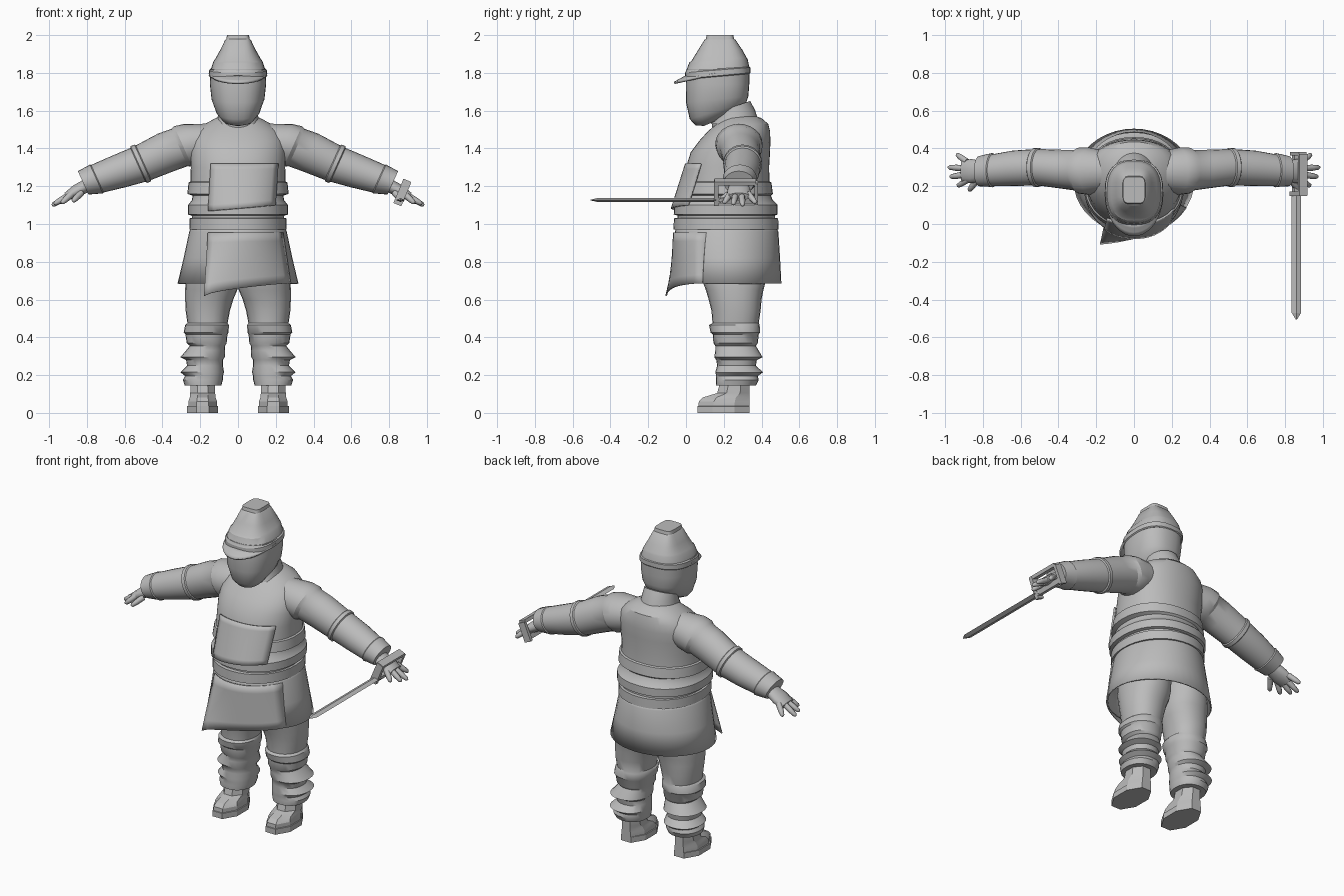
import bpy, bmesh, math
from mathutils import Vector

grey = bpy.data.materials.new("plain grey")
grey.diffuse_color = (0.5, 0.5, 0.5, 1)


def finish(name, bm, angle=35, thick=0):
    bmesh.ops.recalc_face_normals(bm, faces=bm.faces[:])
    me = bpy.data.meshes.new(name)
    bm.to_mesh(me)
    bm.free()
    me.materials.append(grey)
    ob = bpy.data.objects.new(name, me)
    bpy.context.collection.objects.link(ob)
    if thick:
        ob.modifiers.new("thickness", 'SOLIDIFY').thickness = thick
    bpy.ops.object.select_all(action='DESELECT')
    ob.select_set(True)
    bpy.context.view_layer.objects.active = ob
    bpy.ops.object.shade_smooth_by_angle(angle=math.radians(angle))
    return ob


def loft(name, rings, angle=35, caps=True, thick=0):
    """Skin a list of equal closed rings."""
    bm = bmesh.new()
    vs = [[bm.verts.new(p) for p in r] for r in rings]
    n = len(vs[0])
    for a, b in zip(vs, vs[1:]):
        for i in range(n):
            j = (i + 1) % n
            bm.faces.new((a[i], a[j], b[j], b[i]))
    if caps:
        bm.faces.new(vs[0])
        bm.faces.new(vs[-1])
    return finish(name, bm, angle, thick)


def level(z, cx, cy, rx, ry, slope=0, p=2.0, n=32, turn=0):
    """Horizontal superellipse, optionally rising towards the back."""
    pts = []
    for i in range(n):
        a = 2 * math.pi * (i + turn) / n
        c, s = math.cos(a), math.sin(a)
        x = rx * math.copysign(abs(c) ** (2 / p), c)
        y = ry * math.copysign(abs(s) ** (2 / p), s)
        pts.append((cx + x, cy + y, z + slope * y))
    return pts


def tube(name, d, secs, n=20, angle=35):
    """Limb along direction d; sections are x, y, z, side radius, up radius."""
    d = Vector(d).normalized()
    side = Vector((0, 1, 0))
    side = (side - d * side.dot(d)).normalized()
    up = d.cross(side)
    ang = [2 * math.pi * i / n for i in range(n)]
    loft(name, [[Vector((x, y, z)) + side * a * math.cos(t) + up * b * math.sin(t) for t in ang]
                for x, y, z, a, b in secs], angle)


def sheet(name, f, nu, nv, thick):
    """Open grid surface from f(u, v)."""
    bm = bmesh.new()
    g = [[bm.verts.new(f(i / nu, j / nv)) for i in range(nu + 1)] for j in range(nv + 1)]
    for j in range(nv):
        for i in range(nu):
            bm.faces.new((g[j][i], g[j][i + 1], g[j + 1][i + 1], g[j + 1][i]))
    finish(name, bm, 35, thick)


def box(name, c, size, tilt=0):
    bm = bmesh.new()
    bmesh.ops.create_cube(bm, size=1)
    ct, st = math.cos(tilt), math.sin(tilt)
    for v in bm.verts:
        x, y, z = (v.co[i] * size[i] for i in range(3))
        v.co = (c[0] + x * ct + z * st, c[1] + y, c[2] - x * st + z * ct)
    finish(name, bm)


# Tunic: z, half width, front y, back y (with the stepped waist folds)
tunic = [(0.95, .24, -.04, .47), (1.045, .245, -.045, .47), (1.05, .265, -.065, .485),
         (1.10, .265, -.062, .485), (1.125, .245, -.04, .46), (1.15, .24, -.025, .45),
         (1.16, .268, -.035, .46), (1.22, .262, -.02, .452), (1.225, .252, -.012, .442),
         (1.30, .25, 0, .44), (1.38, .255, .025, .445), (1.44, .25, .07, .447),
         (1.49, .225, .115, .445), (1.53, .175, .16, .435), (1.56, .12, .19, .40),
         (1.575, .08, .21, .36)]
loft("tunic", [level(z, 0, (f + b) / 2, w, (b - f) / 2, p=2.2, n=40) for z, w, f, b in tunic], 30)


# Crossed-over front panel of the tunic
def panel(u, v):
    x = -.145 - .015 * v + .36 * u
    z = 1.32 - v * (.25 - .03 * u)
    front = -.005 - .075 * v
    y = .21 - (.21 - front) * max(0, 1 - abs(x / .262) ** 2.2) ** (1 / 2.2)
    return x, y, z


sheet("tunic_overlap", panel, 12, 8, .01)

# Belt
loft("belt", [level(z, 0, .212, rx, ry, p=2.1, n=40) for z, rx, ry in
              [(.97, .24, .26), (.972, .258, .278), (1.03, .256, .276), (1.034, .235, .25)]], 30)

# Skirt and its loose front flap
loft("skirt", [level(z, 0, cy, rx, ry, n=40) for z, cy, rx, ry in
               [(.985, .215, .245, .262), (.96, .215, .258, .274), (.82, .222, .288, .276),
                (.685, .227, .32, .278)]], caps=False, thick=.008)


def flap(u, v):
    x = (-.16 + .40 * u) * (1 - v) + (-.18 + .46 * u) * v
    z = .955 * (1 - v) + (.62 + .068 * u ** .6) * v
    rx = .258 + .062 * v
    y = .215 + .012 * v - .277 * math.sqrt(max(0, 1 - (x / rx) ** 2))
    return x, y - .007 - .1 * v * (1 - u) ** 3, z


sheet("skirt_flap", flap, 14, 6, .008)

# Collar, neck and face
loft("collar", [level(1.53, 0, .26, .115, .128), level(1.58, 0, .258, .105, .108, .2),
                level(1.62, 0, .25, .1, .09, .35)])
loft("neck", [level(1.5, 0, .22, .08, .08), level(1.66, 0, .2, .08, .08)])
loft("head", [level(*r, p=2.4) for r in
              [(1.82, 0, .17, .148, .168), (1.74, 0, .167, .149, .168), (1.66, 0, .165, .14, .165, .1),
               (1.60, 0, .17, .116, .15, .3), (1.572, 0, .175, .09, .125, .4),
               (1.555, 0, .18, .05, .085, .42)]], 45)

# Stepped cap with a flat top
loft("cap", [level(*r) for r in
             [(1.78, 0, .17, .148, .166, .09, 2.5), (1.785, 0, .168, .155, .173, .09, 2.5),
              (1.815, 0, .168, .153, .173, .08, 2.5), (1.822, 0, .168, .143, .167, .06, 2.5),
              (1.862, 0, .172, .130, .155, .05, 2.6), (1.872, 0, .176, .122, .146, .05, 2.7),
              (1.92, 0, .18, .095, .118, .02, 3), (1.975, 0, .18, .068, .082, 0, 4),
              (1.98, 0, .18, .062, .074, 0, 5), (2.0, 0, .18, .058, .07, 0, 5)]], 25)


def visor(u, v):
    t = math.pi * (u - .5)
    c = math.cos(t)
    return ((.152 + .004 * v) * math.sin(t), .165 - (.165 + .065 * v) * c,
            1.80 - .012 * c - .036 * v * c)


sheet("cap_visor", visor, 20, 3, .012)

# Arms, hands, legs and boots, once per side
for s, side in ((-1, "right"), (1, "left")):
    arm_dir = (.91 * s, 0, -.41)
    sleeve = [(.12, .28, 1.44, .10, .10), (.24, .28, 1.425, .125, .115), (.29, .283, 1.41, .122, .118),
              (.31, .285, 1.405, .108, .108), (.38, .29, 1.38, .103, .108), (.50, .30, 1.325, .097, .1),
              (.505, .30, 1.323, .103, .107), (.525, .30, 1.315, .103, .107), (.53, .30, 1.313, .096, .098),
              (.64, .295, 1.275, .094, .09), (.745, .285, 1.24, .085, .08), (.75, .285, 1.238, .091, .084),
              (.765, .285, 1.234, .088, .08), (.82, .28, 1.218, .08, .068)]
    tube(side + "_sleeve", arm_dir, [(x * s, y, z, a, b) for x, y, z, a, b in sleeve], 24, 30)
    tube(side + "_palm", arm_dir, [(x * s, y, z, a, b) for x, y, z, a, b in
         [(.79, .28, 1.21, .05, .036), (.86, .28, 1.172, .064, .035), (.91, .28, 1.145, .058, .022)]], 14, 60)
    fingers = [((.885, .33, 1.16), (.94, .37, 1.11)), ((.89, .295, 1.155), (.985, .30, 1.098)),
               ((.89, .262, 1.155), (.975, .25, 1.105)), ((.88, .235, 1.16), (.935, .20, 1.11)),
               ((.83, .235, 1.165), (.875, .175, 1.12))]
    for k, (a, b) in enumerate(fingers):
        a, b = Vector((a[0] * s, *a[1:])), Vector((b[0] * s, *b[1:]))
        tube(f"{side}_finger_{k + 1}", b - a,
             [(*a.lerp(b, t), r, r) for t, r in ((0, .018), (.6, .016), (.92, .012), (1, .005))], 8, 60)

    # Trouser leg: z, inner x, outer x, front y, back y, with folds at knee and shin
    leg = [(.92, 0, .2, .05, .42), (.8, 0, .26, .07, .43), (.69, 0, .278, .09, .42),
           (.65, .004, .28, .105, .41), (.60, .025, .28, .12, .40), (.54, .043, .277, .135, .395),
           (.475, .055, .268, .14, .385), (.465, .048, .28, .122, .39), (.425, .05, .288, .13, .392),
           (.415, .056, .278, .142, .385), (.37, .06, .272, .145, .38), (.355, .068, .255, .155, .37),
           (.33, .07, .275, .155, .385), (.295, .07, .305, .15, .405), (.28, .08, .275, .16, .375),
           (.25, .08, .27, .165, .37), (.215, .074, .305, .155, .408), (.195, .08, .28, .16, .38),
           (.175, .08, .292, .158, .385), (.145, .088, .282, .16, .37)]
    loft(side + "_trouser_leg", [level(z, s * (i + o) / 2, (f + b) / 2, (o - i) / 2, (b - f) / 2,
                                       p=2.2, n=24) for z, i, o, f, b in leg], 35)
    # Boot: z, half width, front y, built as an eight-sided loft with a sole
    boot = [(0, .082, .06), (.035, .082, .06), (.036, .076, .066), (.06, .076, .068), (.082, .068, .09),
            (.105, .066, .165), (.16, .064, .18)]
    loft(side + "_boot", [level(z, s * .187, (f + .337) / 2, w / .924, (.337 - f) / 2 / .924, n=8, turn=.5)
                          for z, w, f in boot], 25)

# Sword held forward in the left hand, with a box-shaped hand guard
blade = [(.16, .025, .01), (-.47, .025, .01), (-.505, .004, .002)]
loft("sword_blade", [[(.86 - w, y, 1.127), (.86, y, 1.127 + t), (.86 + w, y, 1.127), (.86, y, 1.127 - t)]
                     for y, w, t in blade], 10)
box("sword_grip", (.86, .27, 1.13), (.035, .22, .03), .4)
box("guard_front", (.87, .16, 1.165), (.045, .025, .135), .4)
box("guard_top", (.893, .26, 1.222), (.045, .22, .02), .4)
box("guard_back", (.87, .372, 1.165), (.045, .02, .12), .4)
